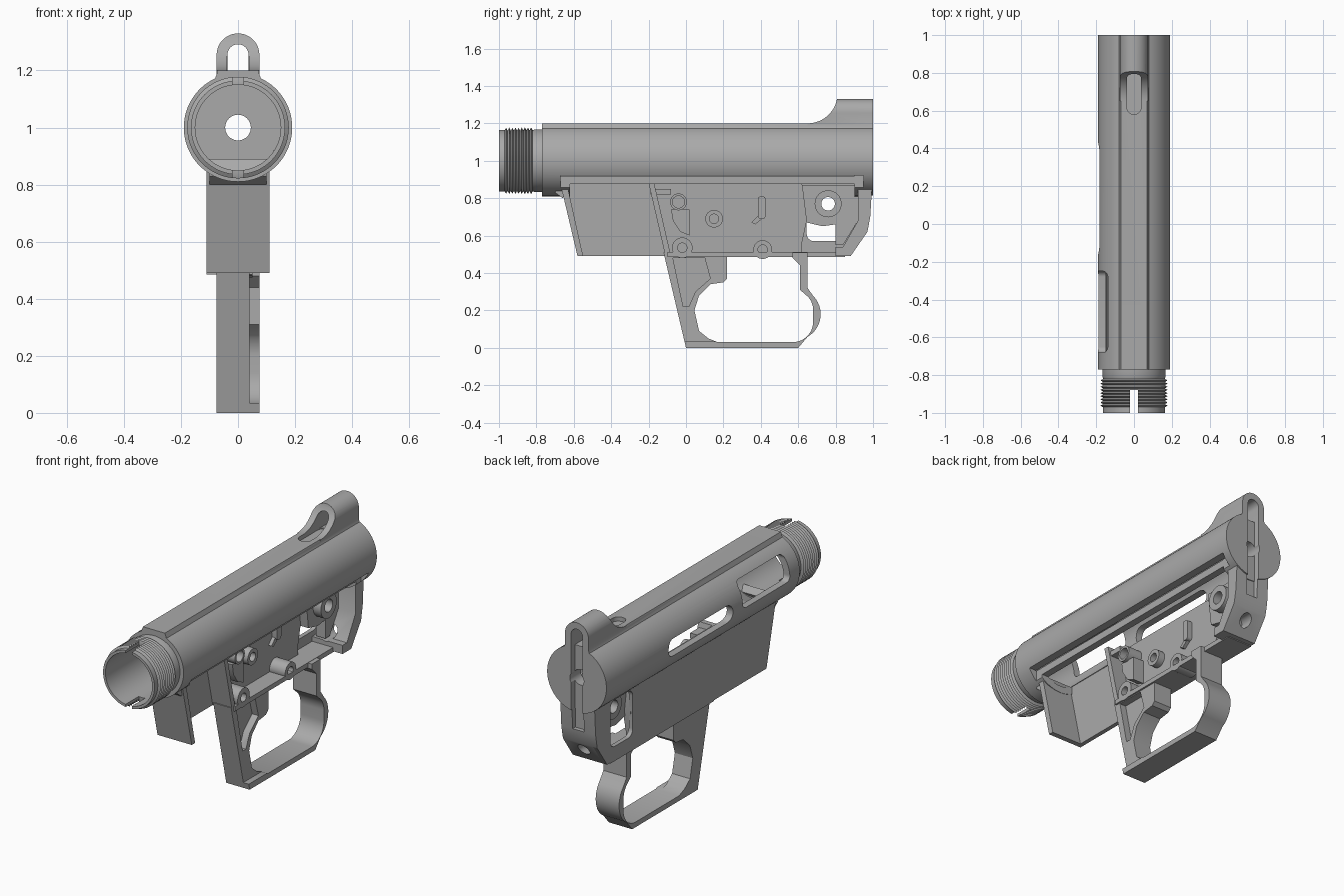
import bpy, bmesh
from math import sin, cos, pi, radians
from mathutils import Vector

if "Cube" in bpy.data.objects:
    bpy.data.objects.remove(bpy.data.objects["Cube"])

grey = bpy.data.materials.new("plain_grey")
grey.use_nodes = True
grey.diffuse_color = (0.4, 0.4, 0.4, 1)
grey.node_tree.nodes["Principled BSDF"].inputs["Base Color"].default_value = (0.4, 0.4, 0.4, 1)

PLACE = {"X": lambda a, b, d: (d, a, b),
         "Y": lambda a, b, d: (a, d, b),
         "Z": lambda a, b, d: (a, b, d)}


def finish(name, bm):
    bmesh.ops.recalc_face_normals(bm, faces=bm.faces)
    mesh = bpy.data.meshes.new(name)
    bm.to_mesh(mesh)
    bm.free()
    mesh.materials.append(grey)
    ob = bpy.data.objects.new(name, mesh)
    bpy.context.collection.objects.link(ob)
    return ob


def prism(name, pts, axis, lo, hi):
    """Extrude a flat outline along an axis."""
    bm = bmesh.new()
    ends = [[bm.verts.new(PLACE[axis](a, b, d)) for a, b in pts] for d in (lo, hi)]
    for ring in ends:
        bm.faces.new(ring)
    for i in range(len(pts)):
        j = (i + 1) % len(pts)
        bm.faces.new((ends[0][i], ends[0][j], ends[1][j], ends[1][i]))
    return finish(name, bm)


def lathe(name, profile, n=72):
    """Spin (radius, y) points about the tube axis, capped at both ends."""
    bm = bmesh.new()
    rings = [[bm.verts.new((r * cos(2 * pi * i / n), y, 1 + r * sin(2 * pi * i / n)))
              for i in range(n)] for r, y in profile]
    for p, q in zip(rings, rings[1:]):
        for i in range(n):
            j = (i + 1) % n
            bm.faces.new((p[i], p[j], q[j], q[i]))
    bm.faces.new(rings[0])
    bm.faces.new(rings[-1])
    return finish(name, bm)


def arc(ca, cb, r, start, stop, n=12):
    return [(ca + r * cos(radians(start + (stop - start) * i / n)),
             cb + r * sin(radians(start + (stop - start) * i / n))) for i in range(n + 1)]


def circle(ca, cb, r, n=40):
    return arc(ca, cb, r, 0, 360, n)[:-1]


def rounded(a0, a1, b0, b1, r):
    return (arc(a1 - r, b1 - r, r, 0, 90, 6) + arc(a0 + r, b1 - r, r, 90, 180, 6)
            + arc(a0 + r, b0 + r, r, 180, 270, 6) + arc(a1 - r, b0 + r, r, 270, 360, 6))


def rect(a0, a1, b0, b1):
    return [(a0, b0), (a1, b0), (a1, b1), (a0, b1)]


def boolean(ob, other, op="DIFFERENCE"):
    mod = ob.modifiers.new("shape", "BOOLEAN")
    mod.operation, mod.object, mod.solver = op, other, "EXACT"
    other.hide_render = True
    bpy.context.view_layer.objects.active = ob
    bpy.ops.object.modifier_apply(modifier=mod.name)
    bpy.data.objects.remove(other)


def cut(ob, pts, axis, lo, hi):
    boolean(ob, prism("cutter", pts, axis, lo, hi))


# Main tube with flat-topped ridge
tube = prism("main_tube", arc(0, 1, 0.19, 115, 425, 72) + [(0.07, 1.2), (-0.07, 1.2)],
             "Y", -0.77, 1)

# Rear hump with concave front
hump = prism("rear_hump", arc(0, 1.255, 0.075, 0, 180, 20) + [(-0.075, 1.1), (0.075, 1.1)],
             "Y", 0.65, 1)
cut(hump, circle(0.65, 1.36, 0.16, 64), "X", -0.2, 0.2)
boolean(tube, hump, "UNION")

# Sighting channel, top slot, rear groove and rear hole
cut(tube, arc(0, 1.255, 0.037, 0, 180) + [(-0.037, 1.18), (0.037, 1.18)], "Y", 0.7, 1.1)
cut(tube, rounded(-0.038, 0.038, 0.58, 0.82, 0.037), "Z", 1.175, 1.25)
cut(tube, rect(-0.037, 0.037, 0.7, 1.2), "Y", 0.965, 1.1)
cut(tube, circle(0, 1, 0.045), "Y", 0.8, 1.1)

# Bore, side ports, and the open underside with its side step
cut(tube, circle(0, 1, 0.15, 72), "Y", -0.9, 0.9)
cut(tube, rounded(-0.68, -0.25, 0.98, 1.13, 0.03), "X", -0.3, -0.05)
cut(tube, rounded(-0.16, 0.43, 0.95, 1.05, 0.048), "X", -0.3, -0.05)
cut(tube, rect(0.125, 0.3, 0.7, 0.92), "Y", -0.67, 0.95)
cut(tube, rect(-0.085, 0.3, 0.7, 0.875), "Y", -0.62, 0.9)

# Threaded neck with slots at top and bottom
teeth = 9
pitch = 0.15 / teeth
profile = [(0.165, -1), (0.165, -0.97)]
for k in range(teeth):
    profile += [(0.178, -0.97 + pitch * (k + 0.5)), (0.163, -0.97 + pitch * (k + 1))]
profile += [(0.167, -0.81), (0.167, -0.76)]
neck = lathe("threaded_neck", profile)
cut(neck, circle(0, 1, 0.15, 72), "Y", -1.1, -0.7)
cut(neck, rect(-0.02, 0.02, 0.7, 1.3), "Y", -1.1, -0.88)

# Left side plate with rear window
plate = prism("left_plate", [(-0.67, 0.88), (-0.58, 0.49), (0.88, 0.49), (0.97, 0.62),
                             (0.99, 0.89)], "X", -0.11, -0.085)
cut(plate, rounded(0.645, 0.85, 0.57, 0.84, 0.04), "X", -0.2, 0)

# Slanted front wall and collar lip of the well
prism("well_front_wall", [(-0.67, 0.87), (-0.58, 0.49), (-0.55, 0.49), (-0.635, 0.87)],
      "X", -0.11, 0.11)
prism("well_collar", [(-0.7, 0.83), (-0.66, 0.8), (-0.62, 0.87), (-0.67, 0.89)],
      "X", -0.1, 0.1)

# Rear frame block with groove and hole
rear = prism("rear_block", [(0.8, 0.49), (0.88, 0.49), (0.97, 0.62), (0.985, 0.7), (1, 0.95),
                            (0.92, 0.95), (0.92, 0.68), (0.84, 0.54), (0.8, 0.54)],
             "X", -0.11, 0.11)
cut(rear, circle(0, 0.57, 0.035), "Y", 0.7, 1.1)
cut(rear, rect(-0.037, 0.037, 0.7, 1.2), "Y", 0.96, 1.1)

# Recessed panel, bottom ledge and well back wall
prism("side_panel", [(-0.2, 0.88), (-0.11, 0.5), (0.62, 0.5), (0.62, 0.56), (0.65, 0.7),
                     (0.62, 0.88)], "X", -0.1, -0.05)
prism("bottom_ledge", rect(-0.1, 0.85, 0.485, 0.512), "X", -0.11, 0.05)
prism("well_back_wall", [(-0.2, 0.88), (-0.17, 0.88), (-0.08, 0.49), (-0.11, 0.49)],
      "X", -0.1, 0.04)

# Finger guard loop
guard = prism("guard_loop", [(-0.12, 0.51), (0, 0), (0.6, 0)] + arc(0.58, 0.18, 0.14, -60, 45)
              + [(0.65, 0.32), (0.65, 0.51)], "X", -0.075, 0.075)
cut(guard, [(0.22, 0.6), (0.22, 0.37), (0.2, 0.35), (0.13, 0.34), (0.07, 0.28), (0.045, 0.2),
            (0.07, 0.09), (0.12, 0.05), (0.17, 0.03)] + arc(0.57, 0.14, 0.11, -90, 0)
    + arc(0.57, 0.2, 0.11, 0, 40) + [(0.61, 0.31), (0.61, 0.44), (0.57, 0.48), (0.57, 0.6)],
    "X", -0.2, 0.2)
cut(guard, rect(-0.3, 0.3, 0.035, 0.6), "X", 0.04, 0.2)
cut(guard, [(-0.07, 0.48), (0.1, 0.48), (0.13, 0.37), (0.05, 0.3), (0.015, 0.22),
            (-0.015, 0.22)], "X", 0, 0.2)

# Rear inner web
web = prism("rear_web", [(0.62, 0.87), (0.92, 0.87), (0.92, 0.68), (0.84, 0.55), (0.8, 0.55),
                         (0.8, 0.66), (0.73, 0.65), (0.645, 0.67)], "X", -0.06, 0)
cut(web, circle(0.76, 0.77, 0.036), "X", -0.2, 0.2)

# Round bosses: y, z, radius, hole radius, right-hand end
for name, y, z, r, hole, top in (("front_boss", -0.04, 0.78, 0.045, 0.032, 0.04),
                                 ("lower_front_boss", -0.02, 0.535, 0.055, 0.025, 0.05),
                                 ("middle_boss", 0.15, 0.69, 0.047, 0.025, -0.01),
                                 ("lower_rear_boss", 0.41, 0.525, 0.05, 0.025, 0.05),
                                 ("rear_boss", 0.76, 0.77, 0.072, 0.036, 0.05)):
    boss = prism(name, circle(y, z, r), "X", -0.07, top)
    cut(boss, circle(y, z, hole), "X", -0.2, 0.2)

# Small raised blocks on the panel
prism("front_block", [(-0.08, 0.74), (0.02, 0.74), (0.02, 0.6), (-0.03, 0.62), (-0.07, 0.68)],
      "X", -0.06, 0.02)
prism("front_tab", rect(-0.19, -0.08, 0.82, 0.85), "X", -0.06, 0.03)
prism("panel_key", rounded(0.385, 0.425, 0.69, 0.81, 0.015), "X", -0.06, -0.02)
prism("panel_key_foot", [(0.35, 0.67), (0.37, 0.66), (0.42, 0.7), (0.39, 0.71)],
      "X", -0.06, -0.03)

# Smooth the round faces, keep edges crisp
bpy.ops.object.select_all(action="DESELECT")
for ob in bpy.context.scene.objects:
    if ob.type == "MESH" and ob.data.materials and ob.data.materials[0] == grey:
        ob.select_set(True)
        bpy.context.view_layer.objects.active = ob
bpy.ops.object.shade_smooth_by_angle(angle=radians(30))
